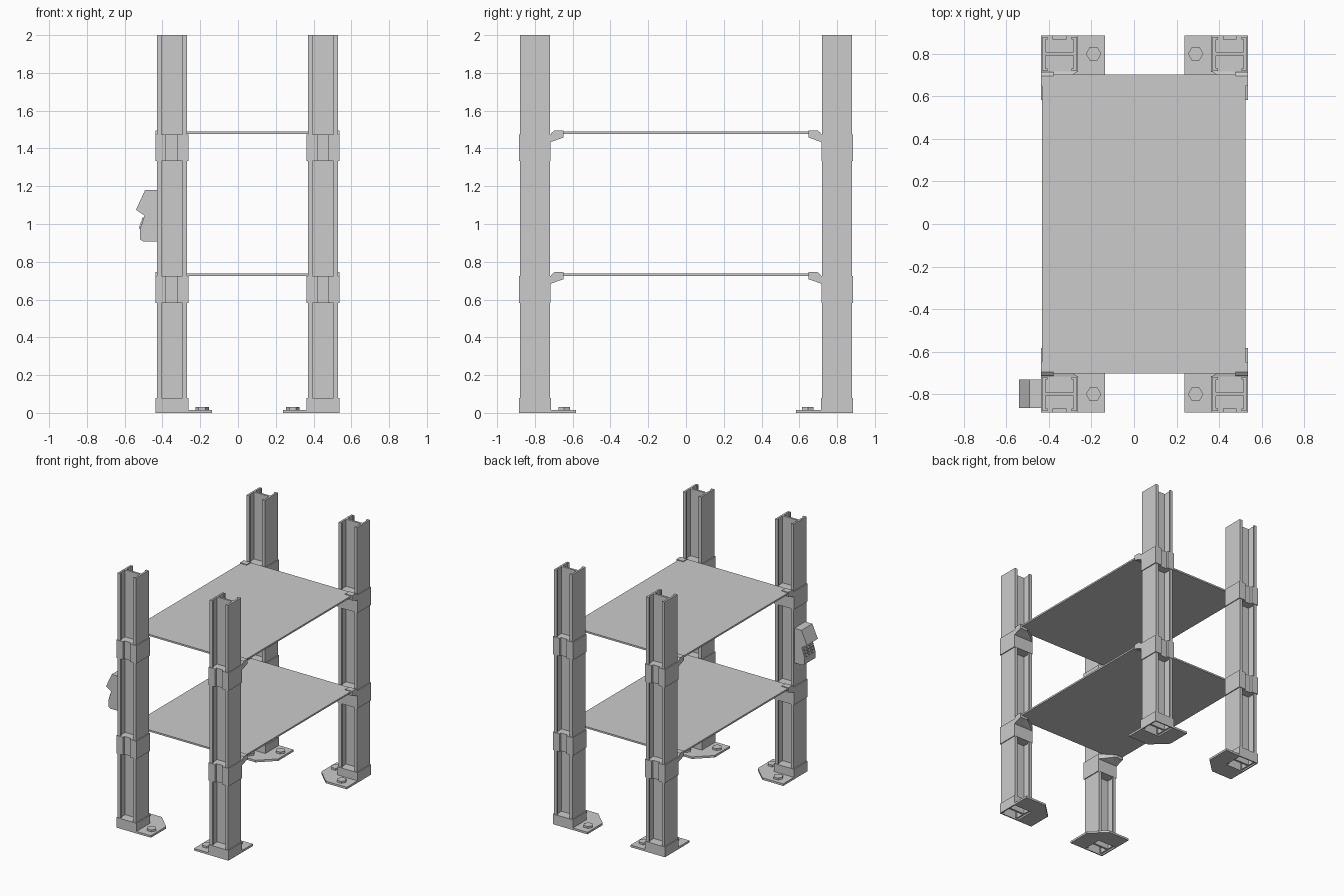
import bpy, bmesh, math
from mathutils import Vector

if "Cube" in bpy.data.objects:
    bpy.data.objects.remove(bpy.data.objects["Cube"])


def finish(name, bm):
    bmesh.ops.recalc_face_normals(bm, faces=bm.faces)
    me = bpy.data.meshes.new(name)
    bm.to_mesh(me)
    bm.free()
    ob = bpy.data.objects.new(name, me)
    bpy.context.collection.objects.link(ob)
    return ob


def prism(name, pts, a, b, place):
    """Extrude a 2D outline between depths a and b; place maps (p, q, depth) to 3D."""
    bm = bmesh.new()
    lo = [bm.verts.new(place(p, q, a)) for p, q in pts]
    hi = [bm.verts.new(place(p, q, b)) for p, q in pts]
    bm.faces.new(lo)
    bm.faces.new(hi)
    n = len(pts)
    for i in range(n):
        j = (i + 1) % n
        bm.faces.new((lo[i], lo[j], hi[j], hi[i]))
    return finish(name, bm)


def rect(x0, y0, x1, y1):
    return [(x0, y0), (x1, y0), (x1, y1), (x0, y1)]


# Lipped H section of the posts, from one quarter
q = [(.08, .08), (.056, .08), (.056, .068), (.065, .068), (.065, .008)]
beam = (q + [(-x, y) for x, y in reversed(q)]
        + [(-x, -y) for x, y in q] + [(x, -y) for x, y in reversed(q)])
# Clamp outline with a groove in its outer side
clamp = [(-.087, -.085), (-.03, -.085), (-.03, -.067), (.03, -.067),
         (.03, -.085), (.087, -.085), (.087, .082), (-.087, .082)]
# Foot flange wrapping the two inner sides of the socket
flange = [(.08, -.085), (.213, -.085), (.213, .105), (.095, .218),
          (-.087, .218), (-.087, .078), (.08, .078)]
hexagon = [(.036 * math.cos(math.radians(60 * i)), .036 * math.sin(math.radians(60 * i)))
           for i in range(6)]


def arm_mesh(name, at, z):
    """Bracket arm: cross-sections along v, tapering to the shelf corner."""
    bm = bmesh.new()
    # v, inner u limit, bottom z, top z
    rows = [(.01, .087, 0, .01), (.082, .087, .1, .14), (.105, .05, .108, .146),
            (.152, -.025, .128, .15)]
    rings = []
    for v, u, b, t in rows:
        rings.append([bm.verts.new(at(p, v, z + w)) for p, w in
                      ((-.087, b), (u, b), (u, t), (-.087, t))])
    for r, s in zip(rings, rings[1:]):
        for i in range(4):
            j = (i + 1) % 4
            bm.faces.new((r[i], r[j], s[j], s[i]))
    bm.faces.new(rings[0])
    bm.faces.new(rings[-1])
    finish(name, bm)


# Four corners: local u and v both point towards the middle of the rack
for cx, sx, side in ((-.35, 1, "left"), (.45, -1, "right")):
    for sy, end in ((1, "front"), (-1, "back")):
        tag = end + "_" + side

        def at(u, v, z, cx=cx, sx=sx, sy=sy):
            return Vector((cx + sx * u, sy * (v - .8), z))

        prism(tag + "_post", beam, .012, 2, at)

        # Foot: hollow socket, flange plate and two bolts
        for i, r in enumerate((rect(-.087, -.085, -.078, .085), rect(.078, -.085, .087, .085),
                               rect(-.078, -.085, .078, -.076), rect(-.078, .076, .078, .085))):
            prism(f"{tag}_socket_wall_{i}", r, 0, .08, at)
        prism(tag + "_socket_cap", rect(-.08, -.08, .08, .08), .065, .078, at)
        prism(tag + "_foot_plate", flange, 0, .016, at)
        for i, (u, v) in enumerate(((.16, 0), (0, .155))):
            prism(f"{tag}_bolt_{i}", [(u + a, v + b) for a, b in hexagon], .014, .031, at)

        # Shelf clamps with bracket arm and corner clip
        for lvl, z in (("lower", .583), ("upper", 1.333)):
            prism(f"{tag}_{lvl}_clamp", clamp, z, z + .141, at)
            arm_mesh(f"{tag}_{lvl}_arm", at, z)
            prism(f"{tag}_{lvl}_clip", [(.08, .13), (.09, .152), (.104, .162),
                                        (.152, .162), (.152, .125), (.08, .1)],
                  -.087, -.028, lambda p, w, u, z=z, at=at: at(u, p, z + w))

# Shelves
for lvl, z in (("lower", .726), ("upper", 1.476)):
    prism(lvl + "_shelf", rect(-.432, -.702, .525, .702), z, z + .013,
          lambda x, y, d: Vector((x, y, d)))

# Control box on the front left post
box = [(-.42, 1.18), (-.492, 1.18), (-.54, 1.075), (-.495, 1.045), (-.52, .97),
       (-.52, .92), (-.502, .908), (-.42, .908)]
side_view = lambda x, z, y: Vector((x, y, z))
prism("control_box", box, -.865, -.73, side_view)

# Keypad buttons on the sloped lower face, and a display panel on the upper one
top, low = Vector((-.495, 1.045)), Vector((-.52, .97))
d = (low - top).normalized()
n = Vector((d.y, -d.x))
for r in range(3):
    for c in range(3):
        o = top + d * (.012 + .023 * r)
        e = o + d * .017
        y = -.853 + .04 * c
        pts = [tuple(o - n * .004), tuple(o + n * .007), tuple(e + n * .007), tuple(e - n * .004)]
        prism(f"button_{r}_{c}", pts, y, y + .03, side_view)
